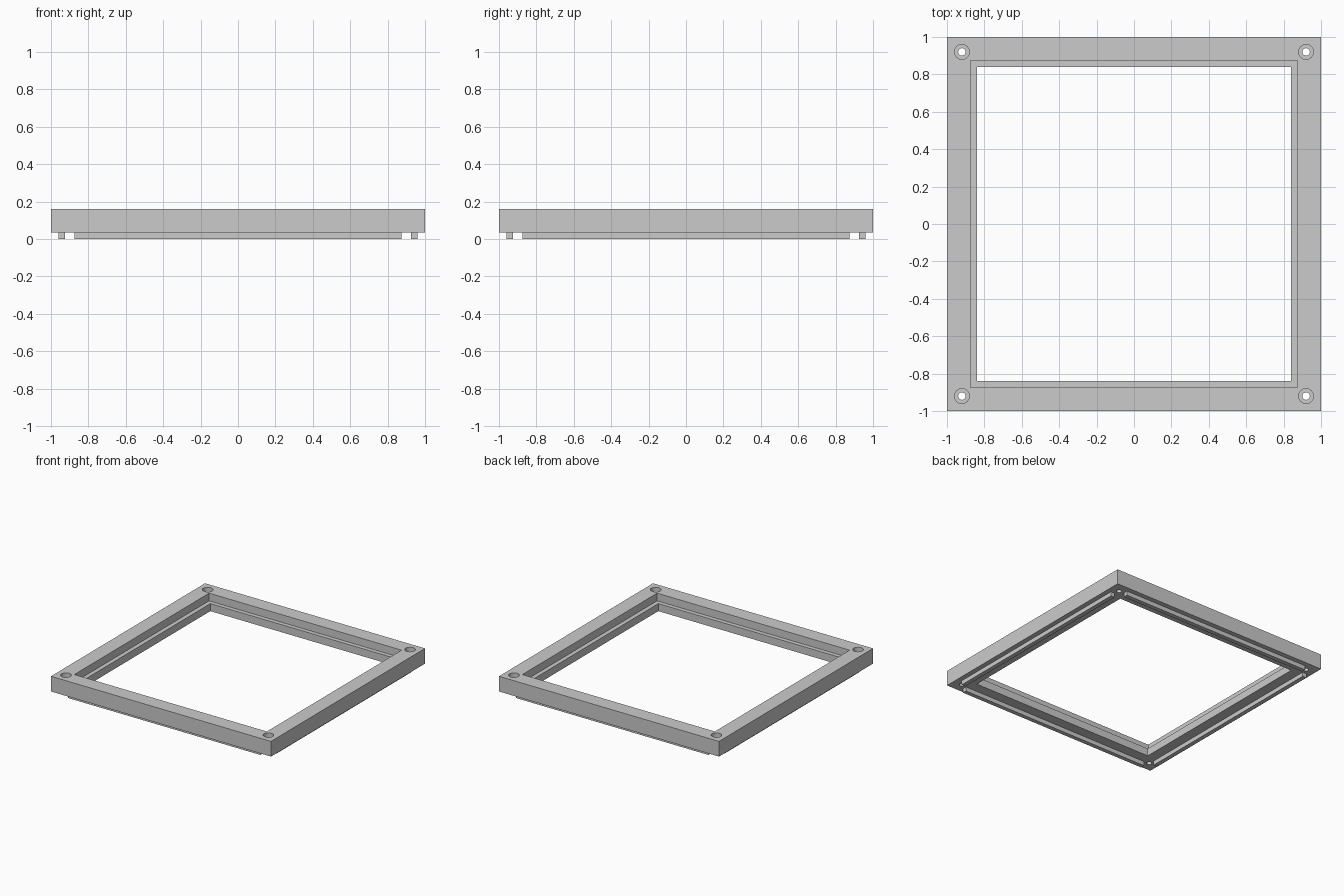
import bpy, bmesh, math

cube = bpy.data.objects.get("Cube")
if cube:
    bpy.data.objects.remove(cube)

BASE, LEDGE, TOP = 0.035, 0.097, 0.16
OUTER, INNER, LIP = 1.0, 0.875, 0.84
HOLE_POS = 0.92

grey = bpy.data.materials.new("plain grey")
grey.use_nodes = True
colour = (0.6, 0.6, 0.6, 1)
grey.diffuse_color = colour
grey.node_tree.nodes["Principled BSDF"].inputs["Base Color"].default_value = colour


def finish(name, bm):
    bmesh.ops.recalc_face_normals(bm, faces=bm.faces)
    mesh = bpy.data.meshes.new(name)
    bm.to_mesh(mesh)
    bm.free()
    mesh.materials.append(grey)
    obj = bpy.data.objects.new(name, mesh)
    bpy.context.collection.objects.link(obj)
    return obj


def loft(bm, profile, sides, turn=0, closed=False, centre=(0, 0)):
    """Turn a (radius, z) profile about the vertical axis."""
    rings = []
    for r, z in profile:
        angles = [turn + math.tau * i / sides for i in range(sides)]
        rings.append([bm.verts.new((centre[0] + r * math.cos(a),
                                    centre[1] + r * math.sin(a), z)) for a in angles])
    pairs = list(zip(rings, rings[1:]))
    if closed:
        pairs.append((rings[-1], rings[0]))
    else:
        bm.faces.new(rings[0])
        bm.faces.new(rings[-1])
    for a, b in pairs:
        for i in range(sides):
            j = (i + 1) % sides
            bm.faces.new((a[i], a[j], b[j], b[i]))


# Square frame with a stepped inner ledge
bm = bmesh.new()
section = [(OUTER, BASE), (OUTER, TOP), (INNER, TOP),
           (INNER, LEDGE), (LIP, LEDGE), (LIP, BASE)]
loft(bm, [(h * math.sqrt(2), z) for h, z in section], 4, math.pi / 4, closed=True)
frame = finish("frame", bm)

# Counterbored screw holes in the corners
bm = bmesh.new()
for sx in (-1, 1):
    for sy in (-1, 1):
        loft(bm, [(0.02, 0), (0.02, LEDGE), (0.04, LEDGE), (0.04, 0.2)], 32,
             centre=(sx * HOLE_POS, sy * HOLE_POS))
cutter = finish("hole_cutter", bm)
cutter.hide_render = True
cut = frame.modifiers.new("screw holes", 'BOOLEAN')
cut.operation = 'DIFFERENCE'
cut.solver = 'EXACT'
cut.object = cutter
bpy.context.view_layer.objects.active = frame
frame.select_set(True)
bpy.ops.object.modifier_apply(modifier=cut.name)
bpy.data.objects.remove(cutter)
bpy.ops.object.shade_smooth_by_angle(angle=math.radians(30))

# Locating ribs under each side
for i, side in enumerate(("front", "left", "back", "right")):
    bm = bmesh.new()
    bmesh.ops.create_cube(bm, size=1)
    bmesh.ops.scale(bm, vec=(2 * INNER, 0.035, BASE), verts=bm.verts)
    bmesh.ops.translate(bm, vec=(0, -0.9425, BASE / 2), verts=bm.verts)
    rib = finish(side + "_rib", bm)
    rib.rotation_euler.z = i * math.pi / 2
